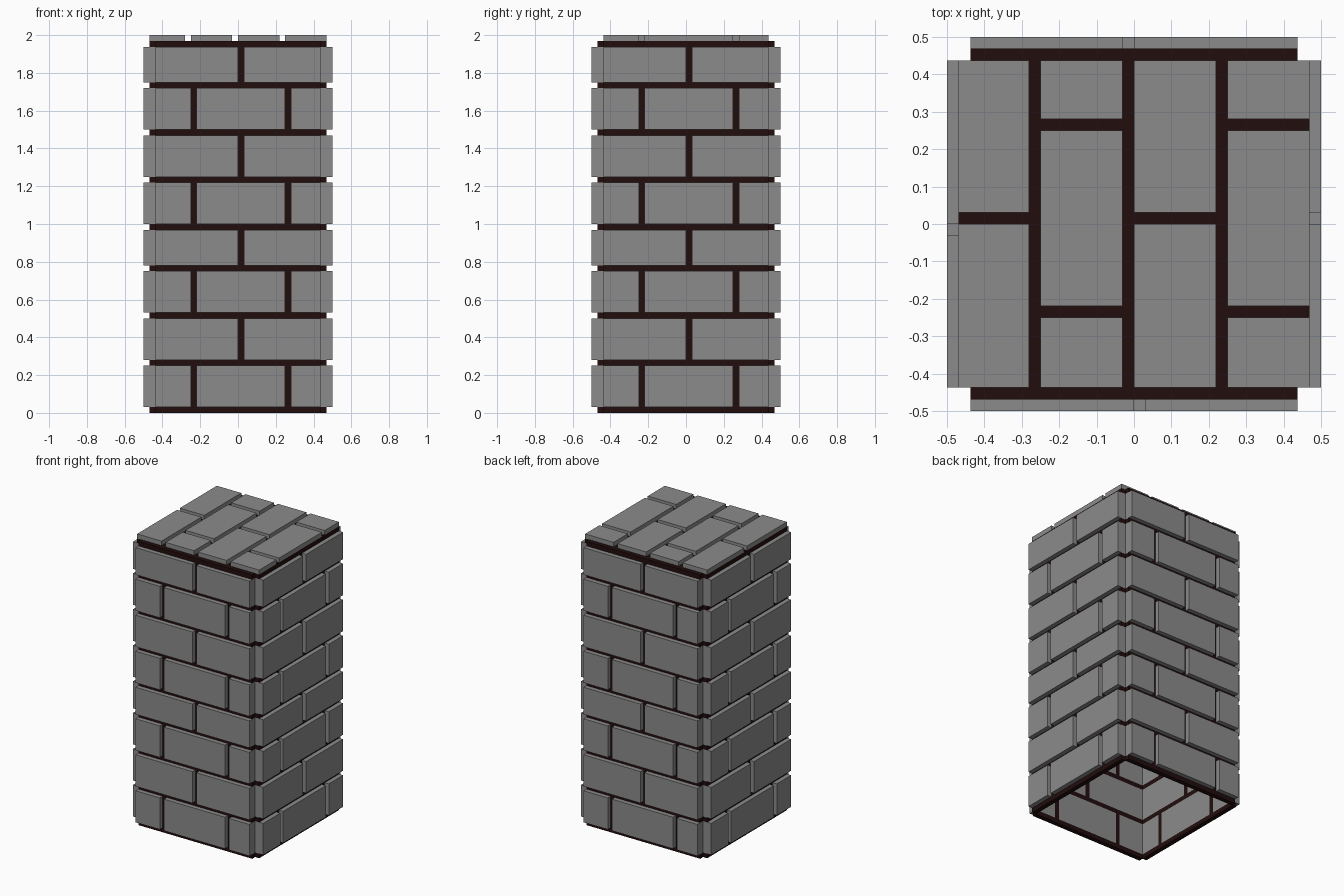
import bpy, bmesh, math
from mathutils import Matrix

old = bpy.data.objects.get("Cube")
if old:
    bpy.data.objects.remove(old, do_unlink=True)

U = 1 / 32                      # grid unit: one mortar joint
INNER, FACE, OUTER = 14, 15, 16  # half widths: hollow, mortar face, brick face


def material(name, rgb):
    m = bpy.data.materials.new(name)
    m.use_nodes = True
    m.diffuse_color = (*rgb, 1)
    bsdf = m.node_tree.nodes["Principled BSDF"]
    bsdf.inputs["Base Color"].default_value = (*rgb, 1)
    bsdf.inputs["Roughness"].default_value = 0.9
    return m


STONE = material("grey stone", (0.26, 0.26, 0.26))
MORTAR = material("dark mortar", (0.016, 0.004, 0.004))


def build(name, boxes, mat, turn=0):
    """One object from boxes (x0, x1, y0, y1, z0, z1) in grid units."""
    bm = bmesh.new()
    for x0, x1, y0, y1, z0, z1 in boxes:
        m = (Matrix.Translation(((x0 + x1) / 2 * U, (y0 + y1) / 2 * U, (z0 + z1) / 2 * U))
             @ Matrix.Diagonal(((x1 - x0) * U, (y1 - y0) * U, (z1 - z0) * U, 1)))
        bmesh.ops.create_cube(bm, size=1, matrix=m)
    bm.transform(Matrix.Rotation(turn, 4, 'Z'))
    me = bpy.data.meshes.new(name)
    bm.to_mesh(me)
    bm.free()
    me.materials.append(mat)
    ob = bpy.data.objects.new(name, me)
    bpy.context.collection.objects.link(ob)
    return ob


def spans(lo, hi, joints):
    """Brick intervals between one-unit joints."""
    starts = [lo] + [j + 1 for j in joints]
    return list(zip(starts, list(joints) + [hi]))


# Wall courses: bed joints at these heights, bricks between them
BEDS = [0, 8, 16, 24, 31, 39, 47, 55, 62]
bricks, mortar = [], []
for z in BEDS:
    mortar.append((-INNER, INNER, -FACE, -INNER, z, z + 1))
for i, (z0, z1) in enumerate(spans(1, 62, BEDS[1:-1])):
    joints = (0,) if i % 2 else (-8, 8)
    for a, b in spans(-INNER, INNER, joints):
        bricks.append((a, b, -OUTER, -INNER, z0, z1))
    for j in joints:
        mortar.append((j, j + 1, -FACE, -INNER, z0, z1))

# Four walls, each a quarter turn of the front one
for k, side in enumerate(("front", "left", "back", "right")):
    build(side + "_bricks", bricks, STONE, k * math.pi / 2)
    build(side + "_mortar", mortar, MORTAR, k * math.pi / 2)

# Top paving: four staggered columns, overhanging the side walls by one unit
slabs, grout = [], []
columns = (-9, -1, 7)
for j in columns:
    grout.append((j, j + 1, -INNER, INNER, 62, 63))
for i, (x0, x1) in enumerate(spans(-FACE, FACE, columns)):
    in0, in1 = max(x0, -INNER), min(x1, INNER)
    joints = (-8, 8) if i % 2 else (0,)
    for a, b in spans(-INNER, INNER, joints):
        slabs.append((x0, x1, a, b, 63, 64))
        slabs.append((in0, in1, a, b, 62, 63))
    for j in joints:
        grout.append((in0, in1, j, j + 1, 62, 63))
build("top_bricks", slabs, STONE)
build("top_mortar", grout, MORTAR)
